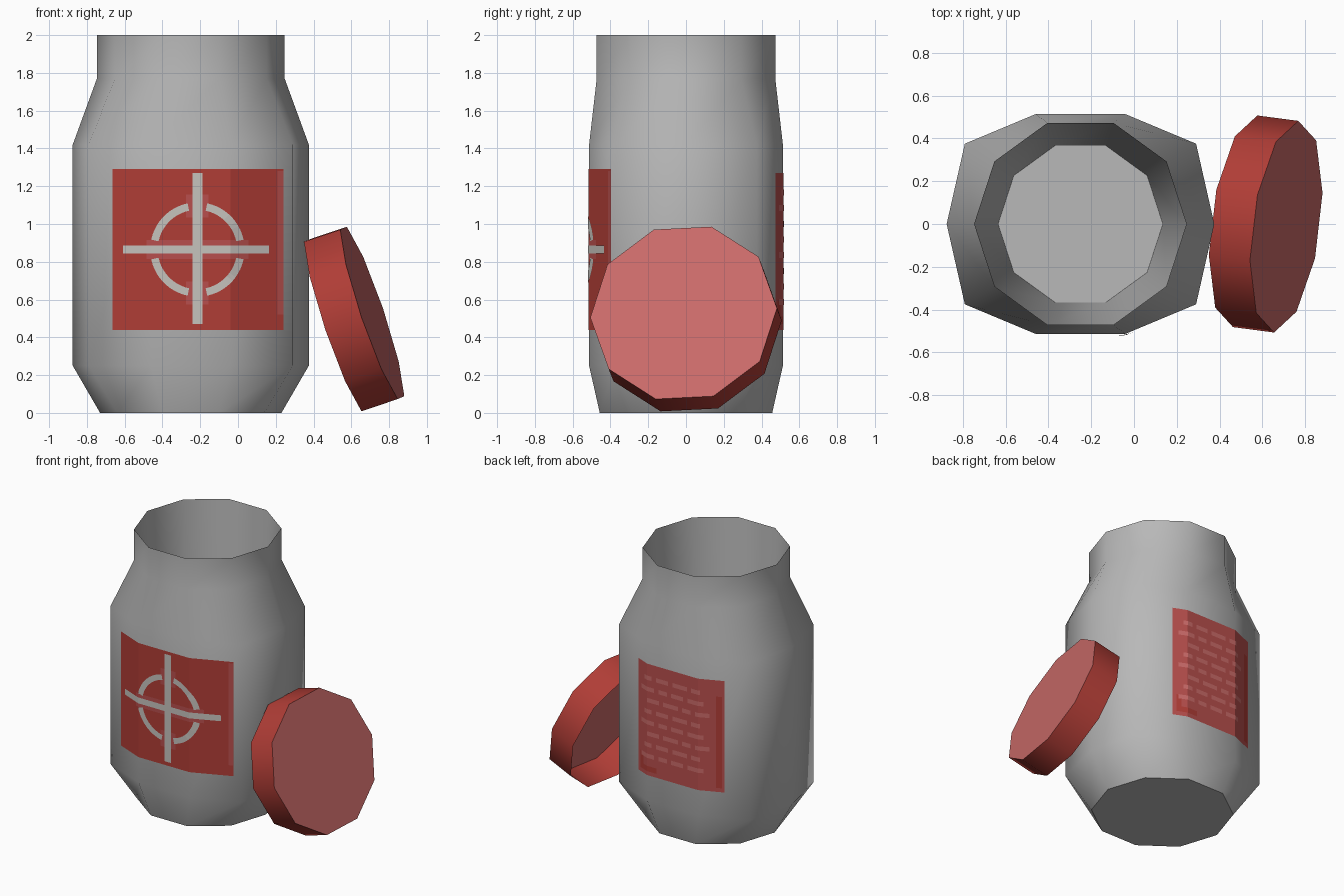
import bpy, math
from mathutils import Vector

if "Cube" in bpy.data.objects:
    bpy.data.objects.remove(bpy.data.objects["Cube"])

CX = -0.25  # jar centre in x


def material(name, r, g, b):
    m = bpy.data.materials.new(name)
    lin = [((c / 255 + 0.055) / 1.055) ** 2.4 for c in (r, g, b)]
    m.diffuse_color = (*lin, 1)
    m.use_nodes = True
    m.node_tree.nodes["Principled BSDF"].inputs["Base Color"].default_value = m.diffuse_color
    return m


GREY = material("jar_grey", 184, 184, 184)
RED = material("red", 176, 61, 54)
PINK = material("pink", 203, 107, 105)
ROSE = material("rose", 184, 79, 77)
PALE = material("pale_grey", 198, 195, 190)


def build(name, verts, faces, mats, indices=None, angle=56):
    me = bpy.data.meshes.new(name)
    me.from_pydata([tuple(v) for v in verts], [], faces)
    for m in mats:
        me.materials.append(m)
    if indices:
        for p, i in zip(me.polygons, indices):
            p.material_index = i
    me.shade_smooth()
    me.set_sharp_from_angle(angle=math.radians(angle))
    ob = bpy.data.objects.new(name, me)
    bpy.context.collection.objects.link(ob)
    return ob


def bridge(rings, n=10):
    return [(r * n + i, r * n + (i + 1) % n, (r + 1) * n + (i + 1) % n, (r + 1) * n + i)
            for r in range(rings - 1) for i in range(n)]


def circle(r, roll=0):
    return [(r * math.cos(math.radians(36 * k + roll)), r * math.sin(math.radians(36 * k + roll)))
            for k in range(10)]


# Jar: ten-sided loft, up the outside and back down the inside
half = [(0.625, 0), (0.54, 0.375), (0.21, 0.513), (-0.21, 0.513), (-0.54, 0.375)]
body = half + [(-x, -y) for x, y in half]
rings = [(circle(0.48), 0), (body, 0.25), (body, 1.42),
         (circle(0.497), 1.77), (circle(0.497), 2.0), (circle(0.385), 0.1)]
verts = [(CX + x, y, z) for sec, z in rings for x, y in sec]
faces = bridge(6) + [tuple(range(9, -1, -1)), tuple(range(50, 60))]
build("jar", verts, faces, [GREY])

# Lid: hollow cap leaning on the jar, open towards it
tilt, yaw = math.radians(18.5), math.radians(-7.5)
axis = Vector((math.cos(tilt) * math.cos(yaw), math.cos(tilt) * math.sin(yaw), math.sin(tilt)))
u = Vector((0, 0, 1)).cross(axis).normalized()
v = axis.cross(u)
centre = Vector((0.615, 0, 0.497))
verts = [centre + axis * h + u * a + v * b for h in (-0.102, 0.102) for a, b in circle(0.498, 3)]
build("lid", verts, bridge(2) + [tuple(range(10, 20))], [RED, PINK], [0] * 10 + [1])


# Labels: thin plates that follow the jar wall
def depth(x):
    a = abs(x - CX)
    return 0.513 if a <= 0.21 else 0.513 - (a - 0.21) * 0.138 / 0.33


def plate(name, quads, mat, side, off):
    verts, faces = [], []
    for q in quads:
        n = len(verts)
        verts += [(x, side * (depth(x) + off), z) for x, z in q]
        f = (n, n + 1, n + 2, n + 3)
        faces.append(f if side < 0 else f[::-1])
    build(name, verts, faces, [mat])


def rect(x0, x1, z0, z1):
    # split at the creases of the jar wall
    xs = [x0] + [c for c in (CX - 0.21, CX + 0.21) if x0 < c < x1] + [x1]
    return [[(a, z0), (b, z0), (b, z1), (a, z1)] for a, b in zip(xs, xs[1:])]


# Front label with ring and cross
plate("front_label", rect(-0.665, 0.24, 0.44, 1.29), RED, -1, 0.002)
plate("front_label_edge", rect(0.21, 0.24, 0.52, 1.28), ROSE, -1, 0.004)
MX, MZ = -0.215, 0.865
plate("front_cross_fringe",
      rect(MX - 0.27, MX + 0.27, MZ - 0.05, MZ + 0.05)
      + rect(MX - 0.06, MX + 0.06, MZ + 0.17, MZ + 0.29)
      + rect(MX - 0.06, MX + 0.06, MZ - 0.29, MZ - 0.17), ROSE, -1, 0.004)
plate("front_cross",
      rect(-0.61, 0.165, MZ - 0.022, MZ + 0.022)
      + rect(MX - 0.026, MX + 0.026, MZ + 0.022, 1.27)
      + rect(MX - 0.026, MX + 0.026, 0.47, MZ - 0.022), PALE, -1, 0.007)


def polar(r, deg):
    return (MX + r * math.cos(math.radians(deg)), MZ + r * math.sin(math.radians(deg)))


arcs = []
for q in range(4):
    for k in range(11):
        a = q * 90 + 12 + k * 6
        arcs.append([polar(0.21, a), polar(0.25, a), polar(0.25, a + 6), polar(0.21, a + 6)])
plate("front_ring", arcs, PALE, -1, 0.007)

# Back label with rows of plain dashes
plate("back_label", rect(-0.63, 0.06, 0.44, 1.27), ROSE, 1, 0.002)
plate("back_label_marks",
      rect(0.0, 0.035, 0.47, 0.6) + rect(-0.12, 0.0, 0.47, 0.51)
      + rect(-0.615, -0.575, 0.47, 1.15), RED, 1, 0.004)
dashes = []
for row in range(8):
    z = 0.57 + row * 0.083
    x = 0.02 - 0.03 * (row % 3)
    k = row
    while x > -0.47:
        w = (0.12, 0.07, 0.1)[k % 3]
        dashes += rect(x - w, x, z, z + 0.032)
        x -= w + 0.035
        k += 1
plate("back_label_dashes", dashes, PINK, 1, 0.005)
